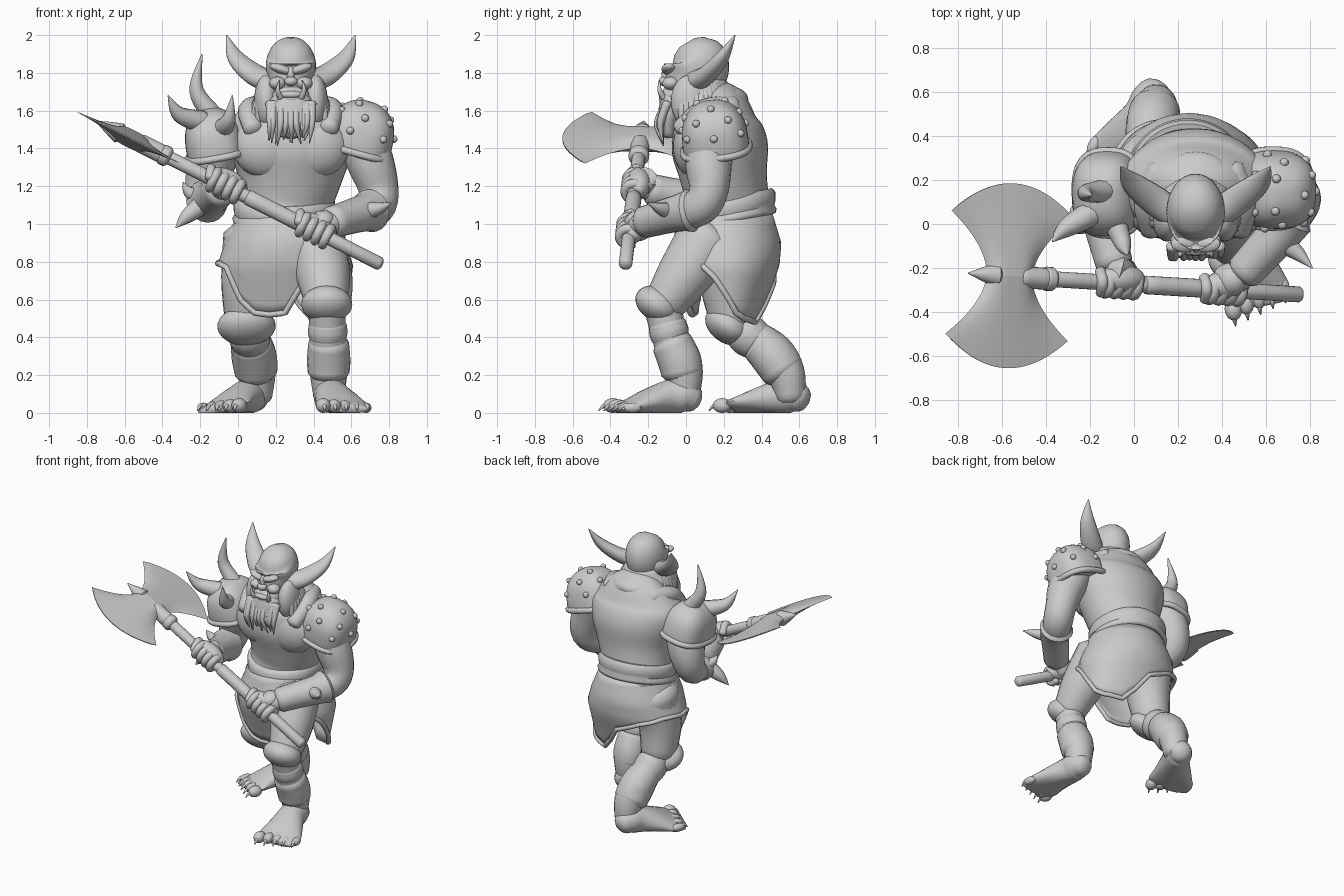
import bpy, bmesh, math, random
from math import sin, cos, pi, radians
from mathutils import Vector, Matrix

cube = bpy.data.objects.get("Cube")
if cube:
    bpy.data.objects.remove(cube)
random.seed(4)

clay = bpy.data.materials.new("grey_clay")
clay.use_nodes = True
grey = (.6, .6, .6, 1)
clay.diffuse_color = grey
clay.node_tree.nodes["Principled BSDF"].inputs["Base Color"].default_value = grey


def finish(name, bm):
    bmesh.ops.recalc_face_normals(bm, faces=bm.faces)
    mesh = bpy.data.meshes.new(name)
    bm.to_mesh(mesh)
    bm.free()
    mesh.materials.append(clay)
    mesh.shade_smooth()
    mesh.set_sharp_from_angle(angle=radians(50))
    obj = bpy.data.objects.new(name, mesh)
    bpy.context.collection.objects.link(obj)
    return obj


def skin(name, rings, closed=False, caps=True):
    """Bridge a list of equal closed rings of points."""
    bm = bmesh.new()
    loops = [[bm.verts.new(p) for p in ring] for ring in rings]
    pairs = list(zip(loops, loops[1:])) + ([(loops[-1], loops[0])] if closed else [])
    for low, high in pairs:
        for i in range(len(low)):
            bm.faces.new((low[i - 1], low[i], high[i], high[i - 1]))
    if caps and not closed:
        bm.faces.new(loops[0])
        bm.faces.new(loops[-1])
    return finish(name, bm)


def spline(stations, steps):
    """Smooth (x, y, z, width, depth) stations with a Catmull-Rom curve."""
    last, out = len(stations) - 1, []
    for i in range(last):
        a, b, c, d = (stations[min(max(i + k, 0), last)] for k in (-1, 0, 1, 2))
        for k in range(steps):
            t = k / steps
            out.append([q + t * (r - p + t * (2*p - 5*q + 4*r - s + t * (3*(q - r) + s - p))) / 2
                        for p, q, r, s in zip(a, b, c, d)])
    return out + [stations[-1]]


def loft(name, stations, sides=20, steps=4, closed=False):
    """Sweep an ellipse along stations, rounding open ends."""
    stations = [tuple(s) if len(s) > 4 else (*s, s[-1]) for s in stations]
    path = stations if closed else spline(stations, steps)
    count, rings, side = len(path), [], Vector((1, 0, 0))
    for i, (x, y, z, wide, deep) in enumerate(path):
        after = path[(i + 1) % count] if closed else path[min(i + 1, count - 1)]
        before = path[i - 1] if closed else path[max(i - 1, 0)]
        axis = (Vector(after[:3]) - Vector(before[:3])).normalized()
        if i == 0 and abs(axis.x) > .8:
            side = Vector((0, 0, 1))
        side = (side - axis * side.dot(axis)).normalized()
        across = axis.cross(side)
        here = Vector((x, y, z))
        wide, deep = max(wide, .002), max(deep, .002)

        def ring(scale, shift):
            pts = []
            for k in range(sides):
                turn = 2 * pi * k / sides
                p = here + scale * (side * wide * cos(turn) + across * deep * sin(turn)) + axis * shift
                p.z = max(p.z, 0)
                pts.append(p)
            return pts
        small = min(wide, deep)
        ends = [(.4, .45), (.8, .25)]
        if i == 0 and not closed:
            rings += [ring(s, -f * small) for s, f in ends]
        rings.append(ring(1, 0))
        if i == count - 1 and not closed:
            rings += [ring(s, f * small) for s, f in reversed(ends)]
    return skin(name, rings, closed)


def blob(name, place, size, tilt=(0, 0, 0)):
    bm = bmesh.new()
    bmesh.ops.create_uvsphere(bm, u_segments=24, v_segments=16, radius=1)
    obj = finish(name, bm)
    obj.location, obj.scale, obj.rotation_euler = place, size, tilt
    return obj


def horn(name, base, mid, tip, r, flat=1):
    return loft(name, [(*base, r, r * flat), (*mid, r * .7, r * .7 * flat), (*tip, .003)], 12, 6)


def tube(name, points, r):
    return loft(name, [(*p, r) for p in points], 8, closed=True)


# Torso, chest and tilted belt
loft("torso", [(.23, .22, 1, .25, .24), (.25, .22, 1.12, .25, .22), (.27, .2, 1.25, .28, .23),
               (.28, .18, 1.4, .33, .255), (.28, .16, 1.52, .34, .23), (.28, .15, 1.61, .26, .18),
               (.28, .1, 1.68, .15, .12)], 40)
for sign, side in ((1, "left"), (-1, "right")):
    blob(side + "_chest", (.28 + sign * .12, .05, 1.41), (.19, .12, .17))
circle = [2 * pi * k / 48 for k in range(48)]
belt = [(.25, .98), (.27, .99), (.275, 1.01), (.262, 1.03), (.268, 1.05), (.268, 1.1), (.25, 1.12)]
skin("belt", [[(.245 + r * cos(a), .22 + (r - .015) * sin(a), z + .02 + .05 * sin(a)) for a in circle]
              for r, z in belt])

# Skirt with long front and back flaps, turned with the hips
hem = [.53, .68, .88, .84, .79, .72, .62, .53, .5, .49, .48, .56,
       .68, .72, .76, .78, .8, .8, .79, .79, .77, .6, .53, .52]
hip = [(1.05, .255, .245), (.9, .32, .29), (.78, .36, .28), (.5, .32, .18)]


def skirt_point(turn, t):
    spot = turn / (2 * pi) * len(hem)
    i, f = int(spot), spot % 1
    z = 1.05 + t * (hem[i] * (1 - f) + hem[(i + 1) % len(hem)] * f - 1.05)
    for (z0, a0, b0), (z1, a1, b1) in zip(hip, hip[1:]):
        if z >= z1:
            break
    g = (z0 - z) / (z0 - z1)
    return Vector((.25 + (a0 + g * (a1 - a0)) * sin(turn), .215 - (b0 + g * (b1 - b0)) * cos(turn), z))


turns = [2 * pi * k / 96 for k in range(96)]
skirt = skin("skirt", [[skirt_point(a, t / 10) for a in turns] for t in range(11)], caps=False)
shell = skirt.modifiers.new("thickness", "SOLIDIFY")
shell.thickness = .02
tube("skirt_trim", [skirt_point(a, 1) for a in turns], .016)
blob("pelvis", (.25, .21, .88), (.25, .21, .17))

# Legs, knee pads, straps and shin guards
loft("left_thigh", [(.4, .12, .92, .17), (.45, -.01, .73, .145), (.47, -.12, .57, .11)])
loft("left_shin", [(.47, -.12, .55, .1), (.475, -.09, .42, .095), (.48, -.04, .3, .11),
                   (.48, -.01, .21, .1), (.48, -.01, .08, .08)])
loft("right_thigh", [(.1, .25, .92, .18), (.06, .22, .7, .15), (.05, .25, .48, .12)])
loft("right_shin", [(.05, .26, .47, .1), (.06, .35, .4, .1), (.08, .46, .31, .115),
                    (.1, .53, .21, .1), (.1, .555, .08, .08)])
blob("left_knee_pad", (.47, -.15, .575), (.135, .125, .09), (-.5, 0, 0))
blob("right_knee_pad", (.045, .22, .46), (.155, .13, .09), (-.6, 0, .1))
loft("left_knee_strap", [(.475, -.1, .47, .1), (.475, -.09, .43, .105), (.475, -.08, .4, .1)])
loft("right_knee_strap", [(.055, .3, .44, .105), (.06, .33, .41, .112), (.065, .37, .38, .105)])
loft("left_shin_guard", [(.48, -.075, .37, .108), (.48, -.035, .28, .115), (.48, -.02, .21, .11)])
loft("right_shin_guard", [(.07, .39, .37, .108), (.085, .46, .3, .12), (.095, .515, .22, .115)])


def foot(side, sign, heel, turn):
    place = Matrix.Translation(heel) @ Matrix.Rotation(turn, 4, "Z")
    put = lambda x, y, z: place @ Vector((x * sign, y, z))
    sole = [(0, -.005, .07, .07), (0, -.06, .09, .09), (0, -.14, .085, .095, .09),
            (.015, -.26, .06, .125, .065), (.025, -.36, .035, .15, .038), (.025, -.42, .025, .13, .025)]
    loft(side + "_foot", [(*put(*s[:3]), *s[3:]) for s in sole])
    for i in range(5):
        x, y = -.09 + .06 * i, -.43 + .018 * i
        fat = .039 - .003 * i
        blob(f"{side}_toe_{i}", put(x, y, fat), (fat, .05, fat), (0, 0, turn))
        horn(f"{side}_toe_claw_{i}", put(x, y - .03, .035), put(x, y - .05, .035),
             put(x, y - .075, .012), .015)


foot("left", 1, (.48, .05, 0), .14)
foot("right", -1, (.1, .62, 0), -.42)

# Arms, bracers and their spikes
loft("left_arm", [(.62, .14, 1.52, .13), (.7, .12, 1.33, .125), (.745, .12, 1.18, .105),
                  (.73, .07, 1.09, .1), (.64, -.06, 1.05, .09), (.54, -.18, 1.02, .075), (.46, -.26, .99, .06)])
loft("right_arm", [(-.1, .14, 1.5, .135), (-.14, .2, 1.33, .13), (-.17, .21, 1.2, .11),
                   (-.17, .15, 1.12, .095), (-.14, .02, 1.13, .09), (-.1, -.13, 1.17, .075), (-.08, -.23, 1.2, .06)])
loft("left_bracer", [(.7, .02, 1.07, .115), (.67, -.03, 1.06, .1), (.6, -.11, 1.04, .092), (.5, -.22, 1.01, .085)])
loft("right_bracer", [(-.165, .1, 1.12, .115), (-.15, .05, 1.13, .1), (-.125, -.05, 1.15, .09),
                      (-.09, -.18, 1.18, .085)])
horn("left_bracer_spike", (.65, -.07, 1.07), (.74, -.13, 1.08), (.81, -.2, 1.11), .05)
horn("right_bracer_spike", (-.18, .02, 1.11), (-.27, -.01, 1.04), (-.33, -.03, .98), .055)
horn("right_elbow_spike", (-.2, .08, 1.14), (-.26, .06, 1.17), (-.29, .04, 1.22), .045)


# Shoulder armour with flared rims
def power(v):
    return math.copysign(abs(v) ** .75, v)


def pauldron(side, centre, size, tilt):
    place = (Matrix.Translation(centre) @ Matrix.Rotation(tilt, 4, "Y") @ Matrix.Rotation(.12, 4, "X")
             @ Matrix.Diagonal((*size, 1)))

    def at(turn, lift):
        flat = power(cos(lift)) * (1.08 - .2 * lift)
        return place @ Vector((flat * power(cos(turn)), flat * power(sin(turn)), power(sin(lift))))
    skin(side + "_pauldron", [[at(a, -.4 + 1.95 * k / 14) for a in circle] for k in range(15)])
    tube(side + "_pauldron_rim", [at(a, -.42) for a in circle], .02)
    return at


stud_at = pauldron("left", (.65, .15, 1.48), (.165, .16, .175), .28)
pauldron("right", (-.13, .13, 1.45), (.14, .175, .165), -.18)
for row, (lift, number) in enumerate(((.05, 7), (.5, 6), (1.05, 3))):
    for k in range(number):
        blob(f"stud_{row}_{k}", stud_at(2 * pi * (k + row / 2) / number, lift), (.02,) * 3)
horn("tall_shoulder_spike", (-.13, .15, 1.57), (-.22, .14, 1.71), (-.19, .13, 1.9), .055)
horn("outer_shoulder_spike", (-.19, .05, 1.54), (-.31, -.02, 1.58), (-.37, -.08, 1.68), .06)
horn("front_shoulder_spike", (-.09, .02, 1.5), (-.05, -.09, 1.55), (-.03, -.14, 1.68), .055)

# Head and face
mid = .28
loft("head", [(mid, .02, 1.62, .08, .09), (mid, .02, 1.72, .11, .13), (mid, .05, 1.8, .13, .17),
              (mid, .055, 1.87, .13, .165), (mid, .03, 1.92, .105, .115)], 32)
blob("jaw", (mid, -.05, 1.67), (.1, .085, .075))
blob("nose", (mid, -.115, 1.755), (.035, .03, .025))
blob("nose_bridge", (mid, -.105, 1.79), (.02, .025, .045))
blob("lower_lip", (mid, -.12, 1.685), (.06, .025, .02))
blob("neck_fur", (mid, .2, 1.66), (.17, .13, .075))
for sign, side in ((1, "left"), (-1, "right")):
    x = lambda off: mid + sign * off
    blob(side + "_brow", (x(.05), -.09, 1.82), (.065, .04, .025), (0, -sign * .3, 0))
    blob(side + "_cheek", (x(.07), -.08, 1.745), (.045, .045, .035))
    blob(side + "_cheek_mane", (x(.13), .02, 1.65), (.065, .1, .14))
    horn(side + "_tusk", (x(.055), -.12, 1.67), (x(.07), -.14, 1.71), (x(.06), -.14, 1.76), .017)
    loft(side + "_ear", [(x(.09), .04, 1.75, .065, .06), (x(.19), .11, 1.79, .07, .05),
                         (x(.29), .19, 1.88, .05, .035), (x(.34), .26, 2, .003)], 16, 6)
    loft(side + "_collar", [(x(.2), -.03, 1.5, .05), (x(.22), .1, 1.6, .06), (x(.16), .25, 1.62, .06)])

# Beard and mane made of tapered locks
loft("beard", [(mid, -.06, 1.66, .11, .07), (mid, -.09, 1.57, .11, .06), (mid, -.09, 1.47, .07, .035)])
for k in range(17):
    x = .17 + k * .0138
    lift = abs(x - mid) * .4 + random.uniform(0, .07)
    horn(f"beard_lock_{k}", (x, -.1, 1.64), (x, random.uniform(-.155, -.125), 1.53),
         (x + random.uniform(-.03, .03), -.12, 1.38 + lift), .024)
for k in range(30):
    a = radians(-25 + k * 230 / 29)
    r = random.uniform(.19, .23)
    horn(f"mane_lock_{k}", (mid + .11 * cos(a), .06 + .12 * sin(a), 1.74),
         (mid + .18 * cos(a), .06 + .18 * sin(a), 1.63), (mid + r * cos(a), .06 + r * sin(a), 1.5), .04)

# Double axe: shaft, sleeve, socket and blades
butt, top = Vector((.75, -.32, .79)), Vector((-.62, -.235, 1.48))
along = (top - butt).normalized()
front = Vector((0, -1, 0))
front = (front - along * front.dot(along)).normalized()
normal = along.cross(front)
for name, start, end, r in (("shaft", 0, 1.4, .036), ("grip_sleeve", .48, .78, .042),
                            ("lower_socket", 1.26, 1.29, .055), ("upper_socket", 1.28, 1.42, .05)):
    loft("axe_" + name, [(*(butt + along * d), r) for d in (start, end)])
hub = Vector((-.565, -.235, 1.45))
horn("axe_spike", hub + along * .07, hub + along * .12, hub + along * .21, .055)
for sign, side in ((1, "front"), (-1, "back")):
    rings = []
    for i in range(17):
        q = i / 16
        half = .115 + .195 * q ** 1.8
        ring = []
        for face in (1, -1):
            for k in range(20):
                p = face * (k / 10 - 1)
                reach = q * (.28 + .14 * (1 - p * p))
                thick = .003 + .045 * (1 - q) * (1 - p ** 4)
                ring.append(hub + along * half * p + front * sign * reach + normal * face * thick)
        rings.append(ring)
    skin(side + "_axe_blade", rings)


# Hands gripping the shaft
def hand(side, d, wrist):
    grip = butt + along * d
    back = grip - front * .045
    loft(side + "_palm", [(*wrist, .06), (*((wrist + back) / 2 + normal * .025), .078), (*back, .07)])
    blob(side + "_knuckles", grip - front * .02 + normal * .02, (.115, .065, .07), (0, radians(27), 0))
    for k in range(4):
        root = grip + along * (k - 1.5) * .047
        arc = [root + .05 * (front * cos(a) + normal * sin(a)) for a in
               (radians(150 - 45 * n) for n in range(7))]
        loft(f"{side}_finger_{k}", [(*p, .028 - .001 * n) for n, p in enumerate(arc)], 10)
    thumb = [grip - front * .05 + along * .1, grip + normal * .05 + along * .11,
             grip + front * .05 + along * .09]
    loft(side + "_thumb", [(*p, .026) for p in thumb], 10)


hand("left", .385, Vector((.47, -.25, .99)))
hand("right", .915, Vector((-.08, -.22, 1.2)))
